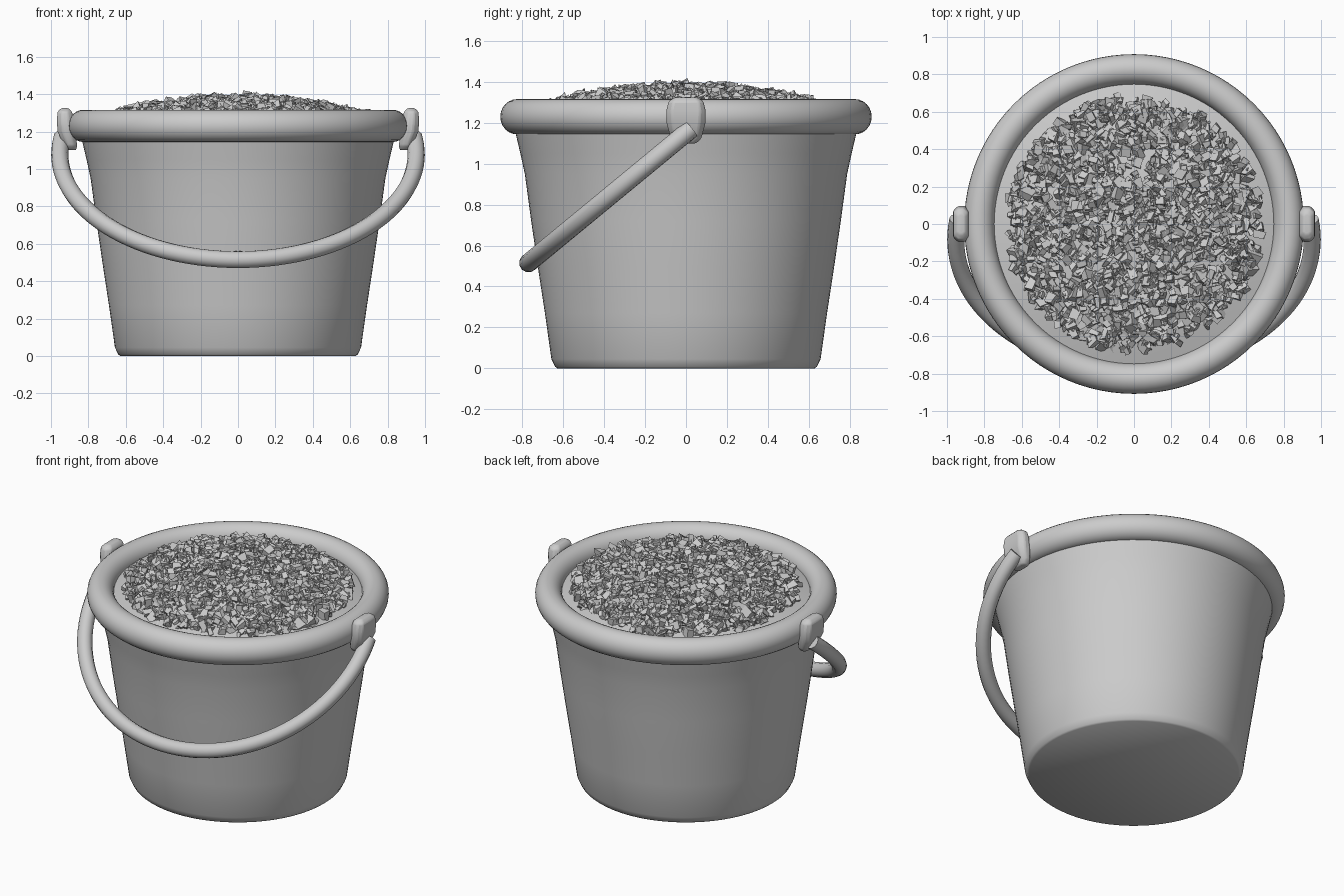
import bpy, bmesh, math, random
from mathutils import Vector, Matrix, Euler

if "Cube" in bpy.data.objects:
    bpy.data.objects.remove(bpy.data.objects["Cube"])

random.seed(4)


def finish(name, bm, smooth=True):
    bmesh.ops.recalc_face_normals(bm, faces=bm.faces)
    me = bpy.data.meshes.new(name)
    bm.to_mesh(me)
    bm.free()
    ob = bpy.data.objects.new(name, me)
    bpy.context.collection.objects.link(ob)
    if smooth:
        bpy.ops.object.select_all(action='DESELECT')
        ob.select_set(True)
        bpy.context.view_layer.objects.active = ob
        bpy.ops.object.shade_smooth_by_angle(angle=math.radians(40))
    return ob


def lathe(name, profile, n=96):
    bm = bmesh.new()
    vs = [bm.verts.new((r, 0, z)) for r, z in profile]
    es = [bm.edges.new(p) for p in zip(vs, vs[1:])]
    bmesh.ops.spin(bm, geom=vs + es, axis=(0, 0, 1), cent=(0, 0, 0),
                   angle=math.tau, steps=n)
    bmesh.ops.remove_doubles(bm, verts=bm.verts, dist=1e-4)
    return finish(name, bm)


# Bucket body with thin wall and floor
lathe("bucket_body", [(0, 0), (0.63, 0), (0.64, 0.008), (0.658, 0.045), (0.69, 0.27),
                      (0.725, 0.5), (0.757, 0.72), (0.788, 0.95), (0.81, 1.05),
                      (0.838, 1.17), (0.79, 1.18), (0.755, 0.95), (0.62, 0.05), (0, 0.05)])

# Rolled rim
rim = [(0.827 + 0.081 * math.cos(a), 1.23 + 0.086 * math.sin(a))
       for a in (math.tau * i / 24 for i in range(25))]
lathe("rim", rim)

# Smooth heap under the gravel
def heap(r):
    return 1.255 + 0.115 * (1 - (r / 0.75) ** 2)

lathe("gravel_base", [(0.77 * i / 10, heap(0.77 * i / 10) - 0.015) for i in range(11)])

# Loose gravel chunks: jittered, randomly turned blocks
bm = bmesh.new()
for i in range(2000):
    r, a = 0.675 * math.sqrt(random.random()), random.uniform(0, math.tau)
    s = random.uniform(0.028, 0.062)
    rot = Euler([random.uniform(0, math.tau) for _ in range(3)]).to_matrix().to_4x4()
    pos = Vector((r * math.cos(a), r * math.sin(a), heap(r) + random.uniform(-0.025, 0.008)))
    scale = Matrix.Diagonal((s, s * random.uniform(0.6, 1), s * random.uniform(0.4, 0.8), 1))
    new = bmesh.ops.create_cube(bm, size=1, matrix=Matrix.Translation(pos) @ rot @ scale)
    for v in new["verts"]:
        v.co += Vector([random.uniform(-0.17, 0.17) * s for _ in range(3)])
finish("gravel", bm, smooth=False)

# Tilted swing handle
cu = bpy.data.curves.new("handle", 'CURVE')
cu.dimensions = '3D'
cu.bevel_depth = 0.046
cu.bevel_resolution = 4
cu.use_fill_caps = True
sp = cu.splines.new('POLY')
N = 64
sp.points.add(N)
start, down = Vector((0, 0, 1.15)), Vector((0, -0.77, -0.635)).normalized()
for i, p in enumerate(sp.points):
    a = -0.16 + (math.pi + 0.32) * i / N
    q = start + down * (0.11 + 0.888 * math.sin(a))
    p.co = (0.953 * math.cos(a), q.y, q.z, 1)
tmp = bpy.data.objects.new("handle_curve", cu)
bpy.context.collection.objects.link(tmp)
bpy.context.view_layer.update()
bm = bmesh.new()
bm.from_mesh(tmp.to_mesh())
bpy.data.objects.remove(tmp)
finish("handle", bm)

# Rounded clips holding the handle on the rim
for side, name in ((1, "clip_right"), (-1, "clip_left")):
    bm = bmesh.new()
    rings = []
    for x0, x1, w, z in ((0.865, 0.915, 0.05, 1.10), (0.86, 0.93, 0.075, 1.125),
                         (0.87, 0.965, 0.095, 1.2), (0.88, 0.968, 0.096, 1.26),
                         (0.887, 0.965, 0.085, 1.305), (0.905, 0.945, 0.055, 1.325)):
        b = (x1 - x0) * 0.3
        pts = [(x0, -w + b), (x0 + b, -w), (x1 - b, -w), (x1, -w + b),
               (x1, w - b), (x1 - b, w), (x0 + b, w), (x0, w - b)]
        rings.append([bm.verts.new((side * x, y, z)) for x, y in pts])
    for lo, hi in zip(rings, rings[1:]):
        for k in range(8):
            bm.faces.new((lo[k], lo[(k + 1) % 8], hi[(k + 1) % 8], hi[k]))
    bm.faces.new(rings[0])
    bm.faces.new(rings[-1])
    ob = finish(name, bm)
    bv = ob.modifiers.new("soften", 'BEVEL')
    bv.width = 0.008
    bv.segments = 2
